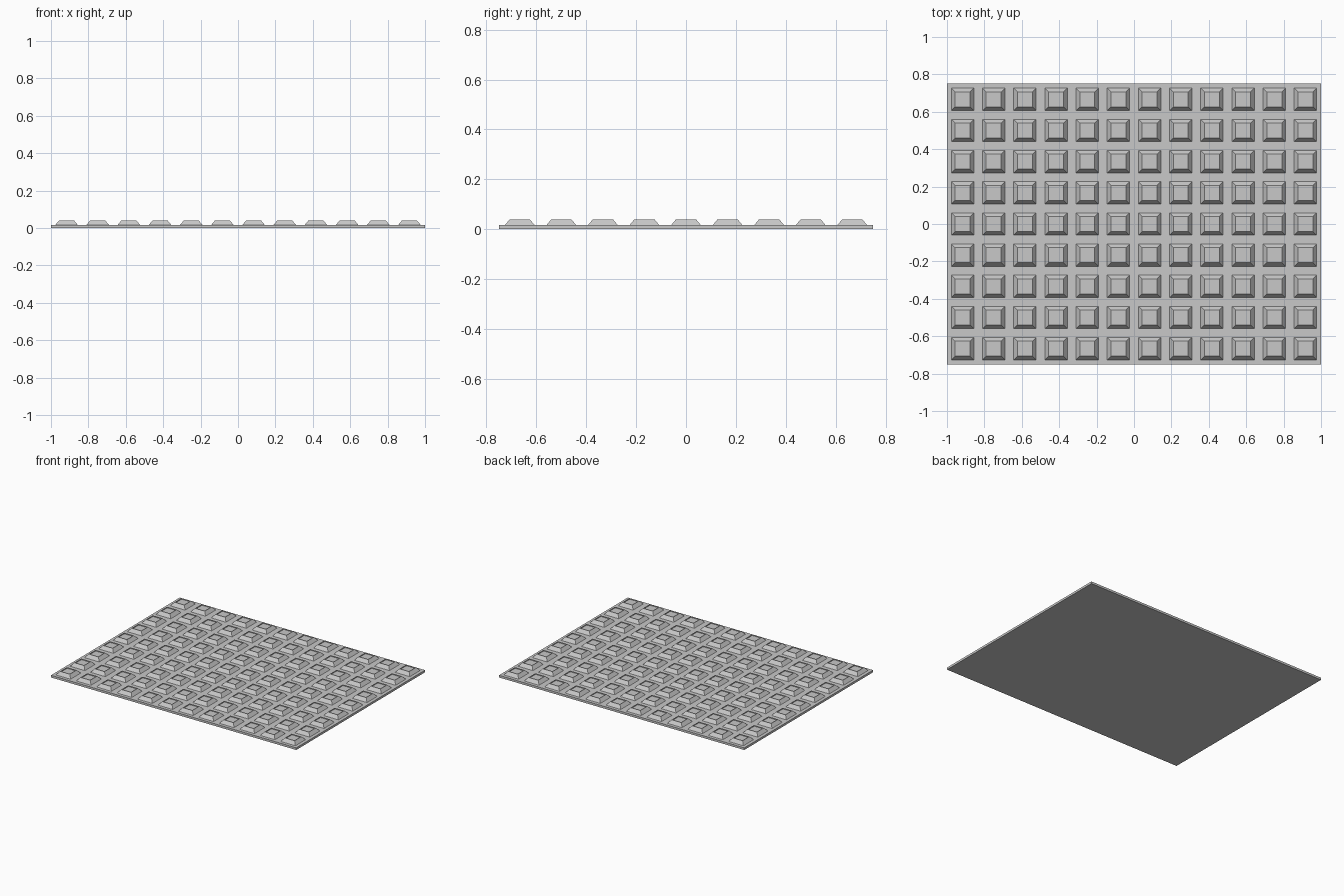
import bpy
import bmesh
from mathutils import Matrix, Vector

if "Cube" in bpy.data.objects:
    bpy.data.objects.remove(bpy.data.objects["Cube"], do_unlink=True)

COLUMNS, ROWS = 12, 9
PITCH = 2 / COLUMNS
PLATE_TOP, STUD_TOP = 0.016, 0.04
BASE_WIDTH, TOP_WIDTH = 0.12, 0.08
RIM, RECESS = 0.007, 0.005

grey = bpy.data.materials.new("light grey")
grey.use_nodes = True
colour = (0.58, 0.58, 0.58, 1)
grey.diffuse_color = colour
grey.node_tree.nodes["Principled BSDF"].inputs["Base Color"].default_value = colour


def add_object(name, bm):
    mesh = bpy.data.meshes.new(name)
    bm.to_mesh(mesh)
    bm.free()
    mesh.materials.append(grey)
    obj = bpy.data.objects.new(name, mesh)
    bpy.context.collection.objects.link(obj)
    return obj


def box(bm, size, centre):
    matrix = Matrix.Translation(centre) @ Matrix.Diagonal((*size, 1))
    return bmesh.ops.create_cube(bm, size=1, matrix=matrix)["verts"]


# Thin base plate
bm = bmesh.new()
box(bm, (COLUMNS * PITCH, ROWS * PITCH, PLATE_TOP), (0, 0, PLATE_TOP / 2))
add_object("base_plate", bm)

# One tapered stud with a shallow dished top
bm = bmesh.new()
height = STUD_TOP - PLATE_TOP
for v in box(bm, (BASE_WIDTH, BASE_WIDTH, height), (0, 0, PLATE_TOP + height / 2)):
    if v.co.z > PLATE_TOP + height / 2:
        v.co.x *= TOP_WIDTH / BASE_WIDTH
        v.co.y *= TOP_WIDTH / BASE_WIDTH
bm.normal_update()
bottom = [f for f in bm.faces if f.normal.z < -0.9]
bmesh.ops.delete(bm, geom=bottom, context="FACES_ONLY")
top = [f for f in bm.faces if f.normal.z > 0.9]
bmesh.ops.inset_region(bm, faces=top, thickness=RIM)
floor = bmesh.ops.extrude_face_region(bm, geom=top)["geom"]
bmesh.ops.delete(bm, geom=top, context="FACES_ONLY")
bmesh.ops.translate(bm, vec=Vector((0, 0, -RECESS)),
                    verts=[g for g in floor if isinstance(g, bmesh.types.BMVert)])
bmesh.ops.recalc_face_normals(bm, faces=bm.faces)
studs = add_object("studs", bm)
studs.location = (-(COLUMNS - 1) * PITCH / 2, -(ROWS - 1) * PITCH / 2, 0)

# Repeat the stud in a grid over the plate
for name, count, step in (("columns", COLUMNS, (PITCH, 0, 0)),
                          ("rows", ROWS, (0, PITCH, 0))):
    array = studs.modifiers.new(name, "ARRAY")
    array.count = count
    array.use_relative_offset = False
    array.use_constant_offset = True
    array.constant_offset_displace = step
